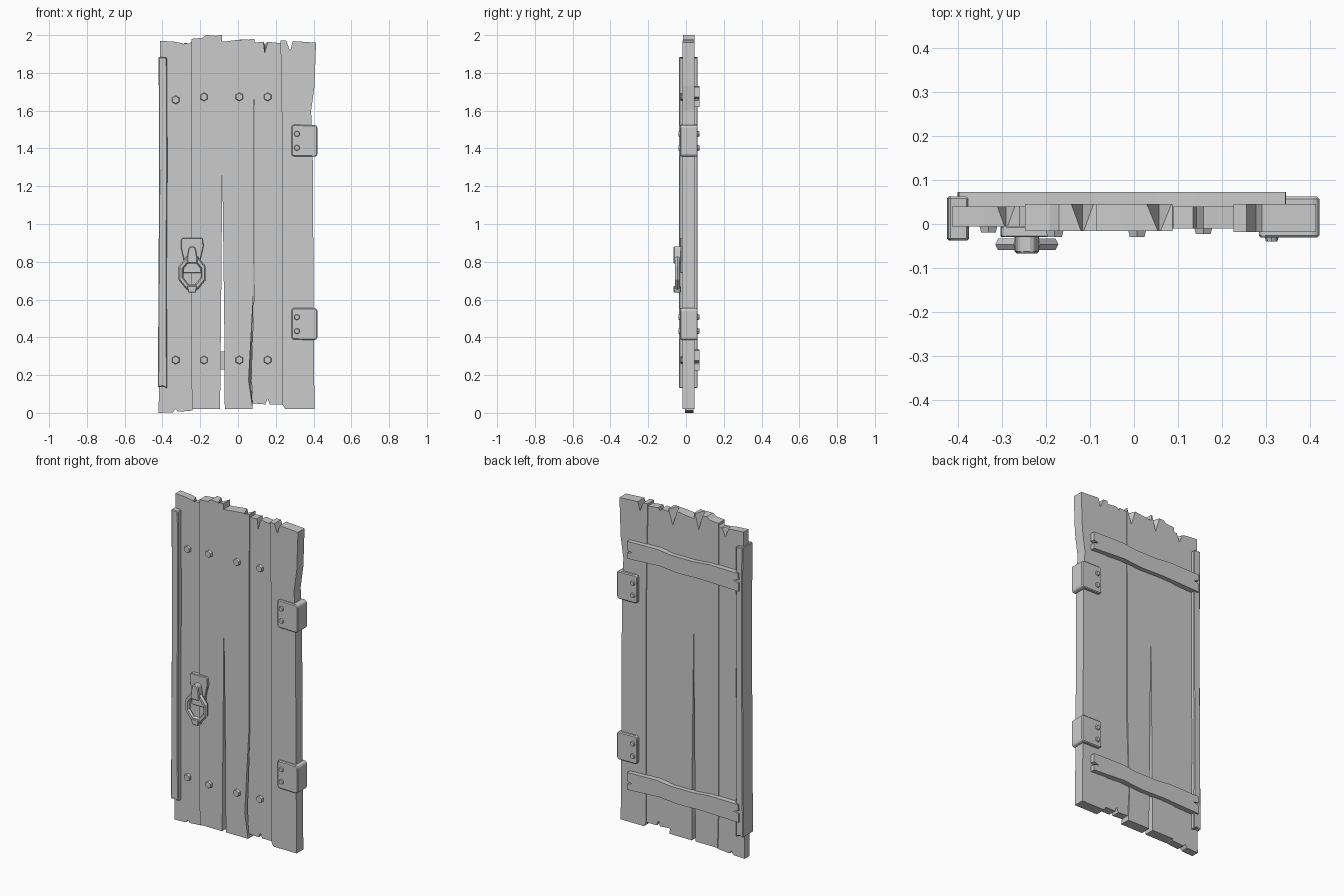
import bpy, bmesh
from math import radians, pi
from mathutils import Matrix

if "Cube" in bpy.data.objects:
    bpy.data.objects.remove(bpy.data.objects["Cube"])


def finish(name, bm, bevel=0.0):
    bmesh.ops.recalc_face_normals(bm, faces=bm.faces)
    me = bpy.data.meshes.new(name)
    bm.to_mesh(me)
    bm.free()
    ob = bpy.data.objects.new(name, me)
    bpy.context.collection.objects.link(ob)
    if bevel:
        mod = ob.modifiers.new("bevel", 'BEVEL')
        mod.width, mod.segments = bevel, 1
        mod.limit_method, mod.angle_limit = 'ANGLE', radians(35)
    return ob


def prism(name, pts, y0, y1, bevel=0.0):
    """Outline in x,z extruded from y0 to y1; a point may add its own back x,z."""
    bm = bmesh.new()
    front = [bm.verts.new((p[0], y0, p[1])) for p in pts]
    back = [bm.verts.new((p[-2], y1, p[-1])) for p in pts]
    bm.faces.new(front)
    bm.faces.new(back[::-1])
    n = len(pts)
    for i in range(n):
        j = (i + 1) % n
        bm.faces.new((front[i], back[i], back[j], front[j]))
    return finish(name, bm, bevel)


def box(name, x0, x1, y0, y1, z0, z1, bevel=0.0):
    return prism(name, [(x0, z0), (x1, z0), (x1, z1), (x0, z1)], y0, y1, bevel)


def stud(name, x, y, z, r, h, sides, facing=-1):
    bm = bmesh.new()
    bmesh.ops.create_cone(bm, cap_ends=True, segments=sides, radius1=r,
                          radius2=r * 0.8, depth=h)
    m = Matrix.Translation((x, y + facing * h / 2, z)) @ \
        Matrix.Rotation(-facing * pi / 2, 4, 'X')
    if facing > 0:
        m = Matrix.Translation((x, y + h / 2, z)) @ Matrix.Rotation(-pi / 2, 4, 'X')
    else:
        m = Matrix.Translation((x, y - h / 2, z)) @ Matrix.Rotation(pi / 2, 4, 'X')
    bmesh.ops.transform(bm, matrix=m, verts=bm.verts)
    return finish(name, bm)


def back_chip(x, z, w, d):
    """V-shaped split that opens towards the back (listed right to left)."""
    return [(x + .003, z, x + w, z), (x, z - .006, x, z - d), (x - .003, z, x - w, z)]


# Planks, outlines run anticlockwise from the bottom left
prism("plank_1", [(-.42, 0), (-.345, .003), (-.33, .022), (-.318, .006), (-.24, .012),
                  (-.245, .2), (-.245, 1.965), (-.26, 1.955)]
      + back_chip(-.29, 1.957, .02, .05) + [(-.34, 1.965), (-.413, 1.97), (-.411, 1.2)],
      -.006, .04)
prism("plank_2", [(-.242, .02), (-.095, .02), (-.09, .5), (-.083, 1.3), (-.085, 2.0)]
      + back_chip(-.117, 1.998, .025, .09)
      + [(-.17, 2.0), (-.19, 1.985), (-.247, 1.98), (-.247, .2)], -.016, .045)
prism("plank_3", [(-.07, .02), (.078, .02), (.056, .17, .07, .17), (.083, .66), (.087, 1.98)]
      + back_chip(.057, 1.978, .028, .09)
      + [(-.02, 1.972), (-.085, 1.965), (-.083, 1.3), (-.073, .5)], -.016, .045)
prism("plank_4", [(.078, .05), (.145, .045), (.157, .075), (.168, .045), (.24, .045),
                  (.24, 1.955), (.158, 1.965), (.142, 1.905, .142, 1.95), (.134, 1.965),
                  (.088, 1.96), (.086, .66), (.07, .2)], -.01, .04)
prism("plank_5", [(.235, .045), (.25, .02), (.405, .02), (.4, .5), (.397, 1.3),
                  (.387, 1.6), (.405, 1.73), (.413, 1.96), (.29, 1.968),
                  (.276, 1.915), (.255, 1.97), (.225, 1.972), (.235, 1.4)], -.018, .045)

# Battens across the back, split at the ends
for label, zc in (("lower", .28), ("upper", 1.675)):
    outline = [(-.4, -.055), (-.15, -.048), (.0, -.053), (.13, -.042), (.345, -.055),
               (.343, -.02), (.31, -.012), (.345, -.002), (.343, .05), (.14, .055),
               (.05, .044), (-.1, .045), (-.2, .055), (-.397, .053),
               (-.4, .015), (-.365, .006), (-.4, -.004)]
    prism(label + "_batten", [(x, z + zc) for x, z in outline], .038, .072)

# Edge strip wrapping the free side
prism("edge_strip", [(-.424, .135), (-.4, .142), (-.375, .13), (-.378, .7), (-.374, 1.3),
                     (-.376, 1.88), (-.42, 1.885), (-.418, 1.2)], -.037, .062, .004)

# Hex bolts on the front
bolts = ((-.33, -.006, 1.657), (-.18, -.016, 1.673), (.007, -.016, 1.673), (.157, -.01, 1.673))
for i, (x, y, zt) in enumerate(bolts):
    for label, z in (("upper", zt), ("lower", .28)):
        stud(f"{label}_bolt_{i + 1}", x, y + .004, z, .024, .017, 6)

# Wrap-around hinges with rivets on both faces
for label, zc in (("lower", .47), ("upper", 1.44)):
    prism(label + "_hinge", [(.292, zc - .082), (.41, zc - .084), (.42, zc - .075),
                             (.42, zc + .075), (.41, zc + .084), (.292, zc + .086),
                             (.283, zc + .077), (.283, zc - .073)], -.031, .062, .005)
    for k, dz in enumerate((-.037, .037)):
        for side, y, f in (("front", -.029, -1), ("back", .06, 1)):
            stud(f"{label}_hinge_{side}_rivet_{k + 1}", .312, y, zc + dz, .016, .011, 8, f)

# Pull handle: back plate, hanger, ring and grip
hx = -.243
prism("handle_plate", [(hx + x, z) for x, z in
                       ((-.05, .74), (.05, .74), (.042, .80), (.06, .88), (.058, .917),
                        (.05, .927), (-.05, .927), (-.058, .917), (-.06, .88), (-.042, .80))],
      -.03, -.005, .003)
prism("ring_hanger", [(hx + x, z) for x, z in
                      ((-.028, .79), (.028, .79), (.027, .83), (.02, .87), (.012, .881),
                       (-.012, .881), (-.02, .87), (-.027, .83))], -.067, -.02, .005)
bpy.ops.mesh.primitive_torus_add(major_segments=8, minor_segments=6,
                                 major_radius=.065, minor_radius=.014)
ring = bpy.context.object
ring.name = "pull_ring"
ring.data.transform(Matrix.Translation((hx, -.046, .74))
                    @ Matrix.Diagonal((.98, 1.05, 1.2, 1))
                    @ Matrix.Rotation(pi / 2, 4, 'X') @ Matrix.Rotation(pi / 8, 4, 'Z'))
prism("ring_grip", [(hx + x, z) for x, z in
                    ((-.02, .637), (.02, .637), (.028, .672), (-.028, .672))],
      -.065, -.027, .004)
